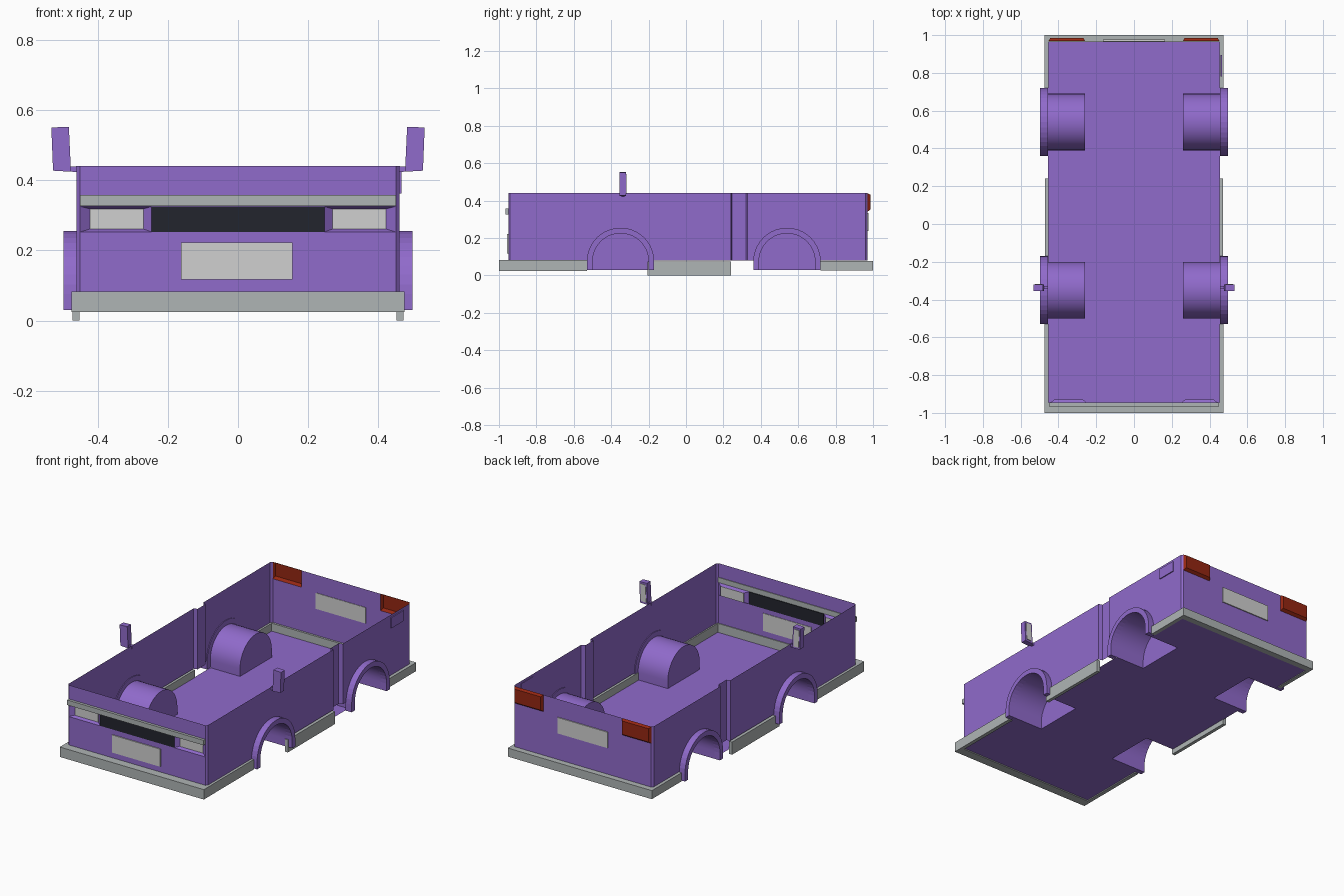
import bpy, bmesh, math

if "Cube" in bpy.data.objects:
    bpy.data.objects.remove(bpy.data.objects["Cube"])


def material(name, rgb):
    m = bpy.data.materials.new(name)
    m.diffuse_color = (*rgb, 1)
    m.use_nodes = True
    m.node_tree.nodes["Principled BSDF"].inputs["Base Color"].default_value = m.diffuse_color
    return m


PURPLE = material("purple_paint", (0.28, 0.145, 0.60))
METAL = material("grey_metal", (0.43, 0.46, 0.46))
PALE = material("pale_grey", (0.63, 0.63, 0.63))
DARK = material("dark_grille", (0.016, 0.018, 0.026))
RED = material("red_lamp", (0.30, 0.02, 0.006))

R_IN, R_OUT, AXLE_Z = 0.15, 0.18, 0.075
WHEELS = (-0.35, 0.54)
FLOOR, SILL, TOP = 0.03, 0.08, 0.44
SIDE = 0.46


def sheet(name, polys, mat):
    """One object from a list of face outlines."""
    bm = bmesh.new()
    for p in polys:
        bm.faces.new([bm.verts.new(c) for c in p])
    bmesh.ops.remove_doubles(bm, verts=bm.verts, dist=0.0001)
    bmesh.ops.recalc_face_normals(bm, faces=bm.faces)
    me = bpy.data.meshes.new(name)
    bm.to_mesh(me)
    bm.free()
    me.materials.append(mat)
    ob = bpy.data.objects.new(name, me)
    bpy.context.collection.objects.link(ob)
    return ob


def hexa(name, a, b, mat):
    """Solid between two matching outlines."""
    n = len(a)
    polys = [a, b] + [[a[i], a[(i + 1) % n], b[(i + 1) % n], b[i]] for i in range(n)]
    return sheet(name, polys, mat)


def box(name, x, y, z, mat):
    a, b = [[(x[0], v, z[0]), (x[1], v, z[0]), (x[1], v, z[1]), (x[0], v, z[1])] for v in y]
    return hexa(name, a, b, mat)


def arch(cy, r, low, n=20):
    """Wheel arch curve (y, z) with straight legs down to low."""
    c = [(cy - r * math.cos(math.pi * i / n), AXLE_Z + r * math.sin(math.pi * i / n)) for i in range(n + 1)]
    return [(cy - r, low)] + c + [(cy + r, low)] if low < AXLE_Z else c


def rect_y(x0, x1, y, z0, z1):
    return [(x0, y, z0), (x1, y, z0), (x1, y, z1), (x0, y, z1)]


def rect_side(x0, y0, x1, y1):
    return [(x0, y0, SILL), (x1, y1, SILL), (x1, y1, TOP), (x0, y0, TOP)]


# Body shell: side panels with arch openings, seam groove, front and rear walls
shell = []
for s in (-1, 1):
    for cy, y0, y1 in ((WHEELS[0], -0.94, 0.24), (WHEELS[1], 0.33, 0.96)):
        outline = [(y0, TOP), (y0, SILL)] + [(y, max(z, SILL)) for y, z in arch(cy, R_IN, AXLE_Z)] \
            + [(y1, SILL), (y1, TOP)]
        shell.append([(s * SIDE, y, z) for y, z in outline])
    shell += [rect_side(s * SIDE, 0.24, s * 0.438, 0.245),
              rect_side(s * 0.438, 0.245, s * 0.438, 0.32),
              rect_side(s * 0.438, 0.32, s * SIDE, 0.33),
              rect_side(s * SIDE, -0.94, s * 0.45, -0.95),
              rect_side(s * SIDE, 0.96, s * 0.45, 0.97),
              rect_y(s * 0.26, s * 0.45, 0.97, SILL, 0.34)]
    # bevelled headlight bay
    o = rect_y(s * 0.245, s * 0.45, -0.95, 0.252, 0.325)
    i = rect_y(s * 0.27, s * 0.422, -0.93, 0.261, 0.318)
    shell += [[o[k], o[(k + 1) % 4], i[(k + 1) % 4], i[k]] for k in range(4)]
shell += [rect_y(-0.45, 0.45, -0.95, SILL, 0.252),
          rect_y(-0.45, 0.45, -0.95, 0.325, TOP),
          rect_y(-0.26, 0.26, 0.97, SILL, TOP)]
sheet("body_shell", shell, PURPLE)

# Floor with wheel cut-outs
right = [(0.455, -0.96)]
for cy in WHEELS:
    right += [(0.455, cy - R_IN), (0.26, cy - R_IN), (0.26, cy + R_IN), (0.455, cy + R_IN)]
right.append((0.455, 0.97))
sheet("floor", [[(x, y, FLOOR) for x, y in right] + [(-x, y, FLOOR) for x, y in reversed(right)]], PURPLE)

for s, side in ((-1, "left"), (1, "right")):
    for cy, end in zip(WHEELS, ("front", "rear")):
        # Wheel well: open half tube closed on its inner end
        c = arch(cy, R_IN, FLOOR)
        polys = [[(s * 0.26, y, z) for y, z in c]]
        for p, q in zip(c, c[1:]):
            polys.append([(s * 0.26, *p), (s * 0.26, *q), (s * SIDE, *q), (s * SIDE, *p)])
        well = sheet(f"{end}_{side}_wheel_well", polys, PURPLE)
        for f in well.data.polygons:
            f.use_smooth = len(f.vertices) == 4
        # Flared arch trim: quad ring between inner and outer curves
        a, b = c, arch(cy, R_OUT, FLOOR)
        ring = []
        x0, x1 = s * 0.456, s * 0.497
        for k in range(len(a) - 1):
            p, q, u, v = a[k], a[k + 1], b[k], b[k + 1]
            ring += [[(x1, *p), (x1, *q), (x1, *v), (x1, *u)],
                     [(x0, *p), (x0, *q), (x0, *v), (x0, *u)],
                     [(x0, *u), (x0, *v), (x1, *v), (x1, *u)],
                     [(x0, *p), (x0, *q), (x1, *q), (x1, *p)]]
        for k in (0, -1):
            ring.append([(x0, *a[k]), (x1, *a[k]), (x1, *b[k]), (x0, *b[k])])
        sheet(f"{end}_{side}_arch_trim", ring, PURPLE)

    # Side skirt
    sx = sorted((s * 0.452, s * 0.472))
    box(f"{side}_skirt", sx, (-0.205, 0.24), (0.0, 0.075), METAL)

    # Headlight
    box(f"{side}_headlight", sorted((s * 0.27, s * 0.422)), (-0.934, -0.928), (0.261, 0.318), PALE)

    # Tail lamp: hollow bevelled cover
    o = rect_y(s * 0.26, s * 0.452, 0.97, 0.34, TOP)
    i = rect_y(s * 0.268, s * 0.442, 0.986, 0.352, TOP - 0.008)
    sheet(f"{side}_tail_lamp", [i] + [[o[k], o[(k + 1) % 4], i[(k + 1) % 4], i[k]] for k in range(4)], RED)

    # Mirror housing, glass and arm
    prof = [(0.476, 0.424), (0.527, 0.427), (0.532, 0.55), (0.482, 0.552)]
    hexa(f"{side}_mirror", *[[(s * x, y, z) for x, z in prof] for y in (-0.355, -0.32)], PURPLE)
    glass = [(0.485, 0.436), (0.52, 0.438), (0.524, 0.54), (0.49, 0.541)]
    hexa(f"{side}_mirror_glass", *[[(s * x, y, z) for x, z in glass] for y in (-0.321, -0.317)], PALE)
    arm = [(0.456, 0.422), (0.48, 0.425), (0.48, 0.438), (0.456, 0.44)]
    hexa(f"{side}_mirror_arm", *[[(s * x, y, z) for x, z in arm] for y in (-0.345, -0.328)], PURPLE)


# Wrap-round bumpers as U-shaped prisms
def bumper(name, tip, inner, end, z):
    u = [(0.475, end), (0.475, tip), (-0.475, tip), (-0.475, end),
         (-0.452, end), (-0.452, inner), (0.452, inner), (0.452, end)]
    hexa(name, *[[(x, y, h) for x, y in u] for h in z], METAL)


bumper("front_bumper", -1.0, -0.945, -0.53, (0.024, 0.083))
bumper("rear_bumper", 1.0, 0.963, 0.72, (0.026, 0.077))

# Front trim, grille, blank plates and fuel flap
box("front_trim_strip", (-0.45, 0.45), (-0.966, -0.946), (0.327, 0.357), METAL)
box("grille", (-0.246, 0.246), (-0.95, -0.944), (0.252, 0.326), DARK)
box("front_plate", (-0.162, 0.156), (-0.956, -0.947), (0.117, 0.222), PALE)
box("rear_plate", (-0.165, 0.165), (0.967, 0.976), (0.238, 0.333), PALE)
box("fuel_flap", (0.457, 0.466), (0.78, 0.895), (0.362, 0.425), PURPLE)
